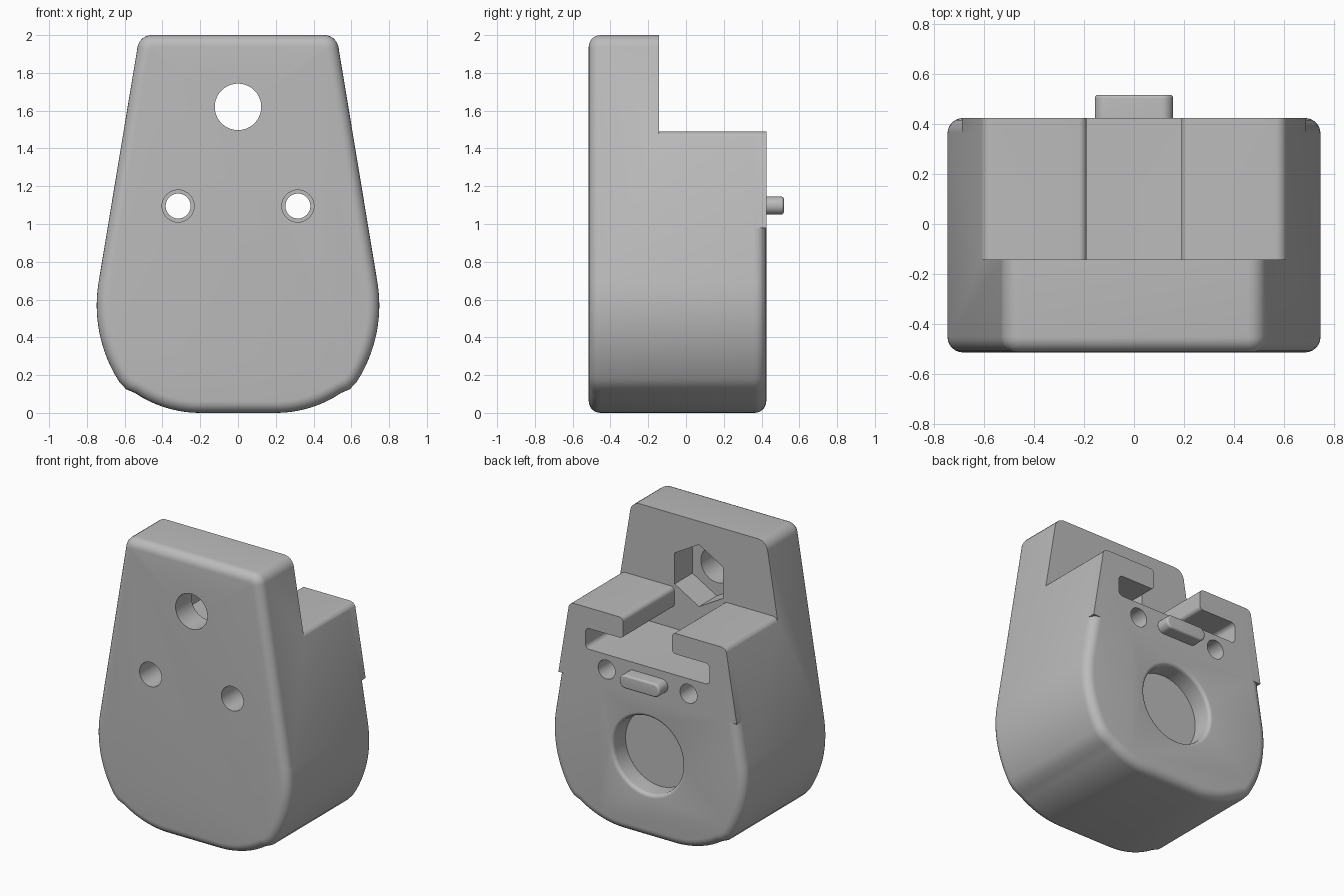
import bpy, bmesh
from math import sin, cos, pi, sqrt, radians
from mathutils import Vector

if "Cube" in bpy.data.objects:
    bpy.data.objects.remove(bpy.data.objects["Cube"])

grey = bpy.data.materials.new("plain_grey")
grey.use_nodes = True
grey.diffuse_color = (0.5, 0.5, 0.5, 1)
grey.node_tree.nodes["Principled BSDF"].inputs["Base Color"].default_value = (0.5, 0.5, 0.5, 1)

FRONT, STEP, BACK = -0.515, -0.143, 0.425


def rounded(corners, steps=6):
    """Replace each (x, z, radius) corner by a smooth arc."""
    out, n = [], len(corners)
    for i, (x, z, r) in enumerate(corners):
        p = Vector((x, z))
        if r == 0:
            out.append((x, z))
            continue
        a = (Vector(corners[i - 1][:2]) - p).normalized()
        b = (Vector(corners[(i + 1) % n][:2]) - p).normalized()
        half = a.angle(b) / 2
        centre = p + (a + b).normalized() * r / sin(half)
        start = p + a * r / (sin(half) / cos(half)) - centre
        end = p + b * r / (sin(half) / cos(half)) - centre
        for k in range(steps + 1):
            q = centre + start.lerp(end, k / steps).normalized() * r
            out.append((q.x, q.y))
    return out


def mirrored(half):
    return half + [(-p[0],) + tuple(p[1:]) for p in reversed(half)]


def make_object(name, bm):
    bmesh.ops.recalc_face_normals(bm, faces=bm.faces)
    mesh = bpy.data.meshes.new(name)
    bm.to_mesh(mesh)
    bm.free()
    mesh.materials.append(grey)
    obj = bpy.data.objects.new(name, mesh)
    bpy.context.collection.objects.link(obj)
    return obj


def prism(name, outline, y0, y1, fillet=0, ends=()):
    """Extrude an x-z outline along y, rounding the rims at the given ends."""
    bm = bmesh.new()
    face = bm.faces.new([bm.verts.new((x, y0, z)) for x, z in outline])
    ext = bmesh.ops.extrude_face_region(bm, geom=[face])
    for v in ext["geom"]:
        if isinstance(v, bmesh.types.BMVert):
            v.co.y = y1
    rims = [e for e in bm.edges
            if any(all(abs(v.co.y - y) < 1e-5 for v in e.verts) for y in ends)]
    if rims:
        bmesh.ops.recalc_face_normals(bm, faces=bm.faces)
        bmesh.ops.bevel(bm, geom=rims, offset=fillet, segments=6, profile=0.5,
                        affect="EDGES", clamp_overlap=False)
    return make_object(name, bm)


def lathe(name, x, z, profile, sides=64):
    """Closed solid turned about a y-parallel axis from (radius, y) points."""
    bm = bmesh.new()
    rings = [[bm.verts.new((x + r * sin(2 * pi * k / sides), y, z + r * cos(2 * pi * k / sides)))
              for k in range(sides)] for r, y in profile]
    for a, b in zip(rings, rings[1:]):
        for k in range(sides):
            j = (k + 1) % sides
            bm.faces.new((a[k], a[j], b[j], b[k]))
    bm.faces.new(rings[0])
    bm.faces.new(rings[-1])
    return make_object(name, bm)


def combine(target, other, operation):
    mod = target.modifiers.new(operation, "BOOLEAN")
    mod.operation, mod.solver, mod.object = operation, "EXACT", other
    bpy.context.view_layer.objects.active = target
    bpy.ops.object.modifier_apply(modifier=mod.name)
    bpy.data.objects.remove(other)


# Tapered shell outline: round belly, shallow curved base, straight flanks
R, MID, SLOPE = 0.748, 0.57, radians(9.4)


def flank(z):
    """Half width of the straight flank at a height."""
    return R / cos(SLOPE) - (z - MID) * sin(SLOPE) / cos(SLOPE)


half = rounded([(0, 2, 0), (flank(2), 2, 0.075), (flank(1), 1, 0)])[1:-1]
for k in range(25):
    a = SLOPE + (radians(-33) - SLOPE) * k / 24
    half.append((R * cos(a), MID + R * sin(a)))
half.append((0.592, 0.125))
for k in range(10):
    x = 0.545 - 0.345 * k / 9
    half.append((x, 0.62 - sqrt(0.62 ** 2 - (x - 0.2) ** 2)))
body = prism("body", mirrored(half), FRONT, BACK, 0.062, (FRONT, BACK))

# Sharp-edged upper rear block
block = prism("upper_block", mirrored([(flank(1.7), 1.7), (flank(0.98), 0.98)]), 0.1, BACK)
combine(body, block, "UNION")

# Rear step with its T-shaped slot
slot = [(0.48, 1.20, 0.03), (0.48, 1.345, 0.03), (0.19, 1.345, 0.025), (0.19, 1.49, 0.03),
        (flank(1.49), 1.49, 0.045), (flank(1.4) + 0.003, 1.4, 0), (1, 1.4, 0), (1, 2.3, 0)]
combine(body, prism("slot_cutter", rounded(mirrored(slot)), STEP, 1), "DIFFERENCE")

# Upper through hole with its hexagonal nut pocket
combine(body, lathe("bolt_cutter", 0, 1.62, [(0.123, -1), (0.123, 0)]), "DIFFERENCE")
combine(body, lathe("nut_cutter", 0, 1.62, [(0.217, -0.34), (0.217, -0.1)], 6), "DIFFERENCE")

# Counterbored screw holes
for side in (-1, 1):
    steps = [(0.085, -1), (0.085, 0.25), (0.066, 0.25), (0.066, 1)]
    combine(body, lathe("screw_cutter", side * 0.317, 1.095, steps, 40), "DIFFERENCE")

# Round rear recess with a softened rim
rim = [(0.268 + 0.025 * (1 - cos(k * pi / 10)), BACK - 0.025 + 0.025 * sin(k * pi / 10))
       for k in range(6)]
recess = [(0.268, BACK - 0.14)] + rim + [(0.293, 1)]
combine(body, lathe("recess_cutter", 0, 0.578, recess), "DIFFERENCE")

# Rear locating tab
tab = rounded([(-0.157, 1.05, 0.045), (0.157, 1.05, 0.045),
               (0.157, 1.145, 0.045), (-0.157, 1.145, 0.045)])
locating_tab = prism("locating_tab", tab, 0.4, 0.518, 0.014, (0.518,))

for obj in (body, locating_tab):
    bpy.ops.object.select_all(action="DESELECT")
    obj.select_set(True)
    bpy.context.view_layer.objects.active = obj
    bpy.ops.object.shade_smooth_by_angle(angle=radians(25))
